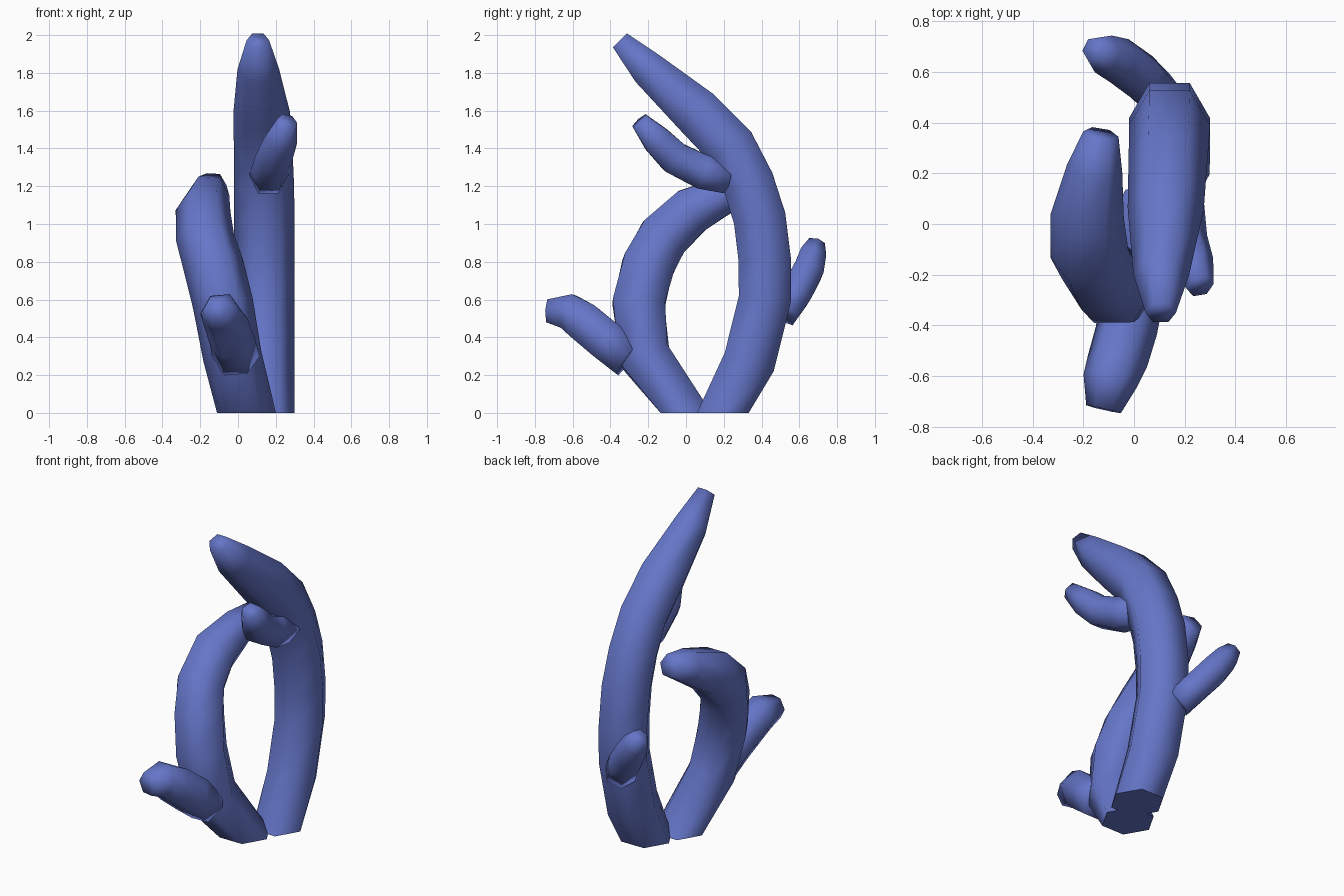
import bpy, bmesh, math
from mathutils import Vector

blue = bpy.data.materials.new("coral blue")
blue.diffuse_color = (0.13, 0.18, 0.58, 1)


def branch(name, path, flat_base=False, sides=6):
    """Tapered six-sided tube through (x, y, z, radius) points, closed at both ends."""
    pts = [Vector(p[:3]) for p in path]
    bm = bmesh.new()
    rings = []
    for i, p in enumerate(pts):
        t = Vector((0, 0, 0))
        if i > 0:
            t += (p - pts[i - 1]).normalized()
        if i < len(pts) - 1:
            t += (pts[i + 1] - p).normalized()
        if i == 0 and flat_base:
            t = Vector((0, 0, 1))
        t.normalize()
        u = Vector((1, 0, 0))
        u = (u - t * u.dot(t)).normalized()
        v = t.cross(u)
        r = path[i][3]
        ring = []
        for k in range(sides):
            a = 2 * math.pi * k / sides
            ring.append(bm.verts.new(p + (u * math.cos(a) + v * math.sin(a)) * r))
        rings.append(ring)
    for a, b in zip(rings, rings[1:]):
        for k in range(sides):
            n = (k + 1) % sides
            bm.faces.new((a[k], a[n], b[n], b[k]))
    bm.faces.new(rings[0][::-1])
    bm.faces.new(rings[-1])
    bmesh.ops.recalc_face_normals(bm, faces=bm.faces)
    for f in bm.faces:
        f.smooth = len(f.verts) == 4 or f.calc_center_median().z > 0.1
    mesh = bpy.data.meshes.new(name)
    bm.to_mesh(mesh)
    bm.free()
    mesh.materials.append(blue)
    bpy.context.collection.objects.link(bpy.data.objects.new(name, mesh))


# Tall stem, leaning back then hooking forward
branch("tall_stem", [
    (0.14, 0.195, 0, 0.158), (0.14, 0.335, 0.27, 0.16), (0.14, 0.417, 0.6, 0.16),
    (0.14, 0.417, 0.81, 0.16), (0.14, 0.39, 1.03, 0.16), (0.138, 0.33, 1.22, 0.158),
    (0.133, 0.235, 1.41, 0.155), (0.125, 0.06, 1.59, 0.15),
    (0.107, -0.2, 1.82, 0.11), (0.105, -0.35, 1.972, 0.06)], True)

# Short stem, bowing forward then curling back
branch("short_stem", [
    (0.045, 0.0, 0, 0.156), (-0.03, -0.22, 0.3, 0.156), (-0.08, -0.25, 0.58, 0.16),
    (-0.13, -0.2, 0.78, 0.16), (-0.175, -0.12, 0.93, 0.155), (-0.185, 0.03, 1.07, 0.145),
    (-0.155, 0.22, 1.16, 0.11), (-0.13, 0.355, 1.21, 0.07)], True)

# Small side shoots
branch("front_shoot", [
    (-0.01, -0.3, 0.29, 0.125), (-0.03, -0.42, 0.38, 0.122),
    (-0.065, -0.54, 0.48, 0.12), (-0.095, -0.62, 0.535, 0.108),
    (-0.12, -0.73, 0.54, 0.07)])
branch("upper_shoot", [
    (0.16, 0.23, 1.25, 0.105), (0.17, 0.09, 1.275, 0.105),
    (0.19, -0.06, 1.35, 0.1), (0.225, -0.15, 1.44, 0.09),
    (0.26, -0.245, 1.545, 0.055)])
branch("back_shoot", [
    (0.1, 0.51, 0.53, 0.095), (0.03, 0.58, 0.63, 0.095),
    (-0.06, 0.645, 0.75, 0.092), (-0.12, 0.67, 0.835, 0.08),
    (-0.16, 0.69, 0.9, 0.05)])
